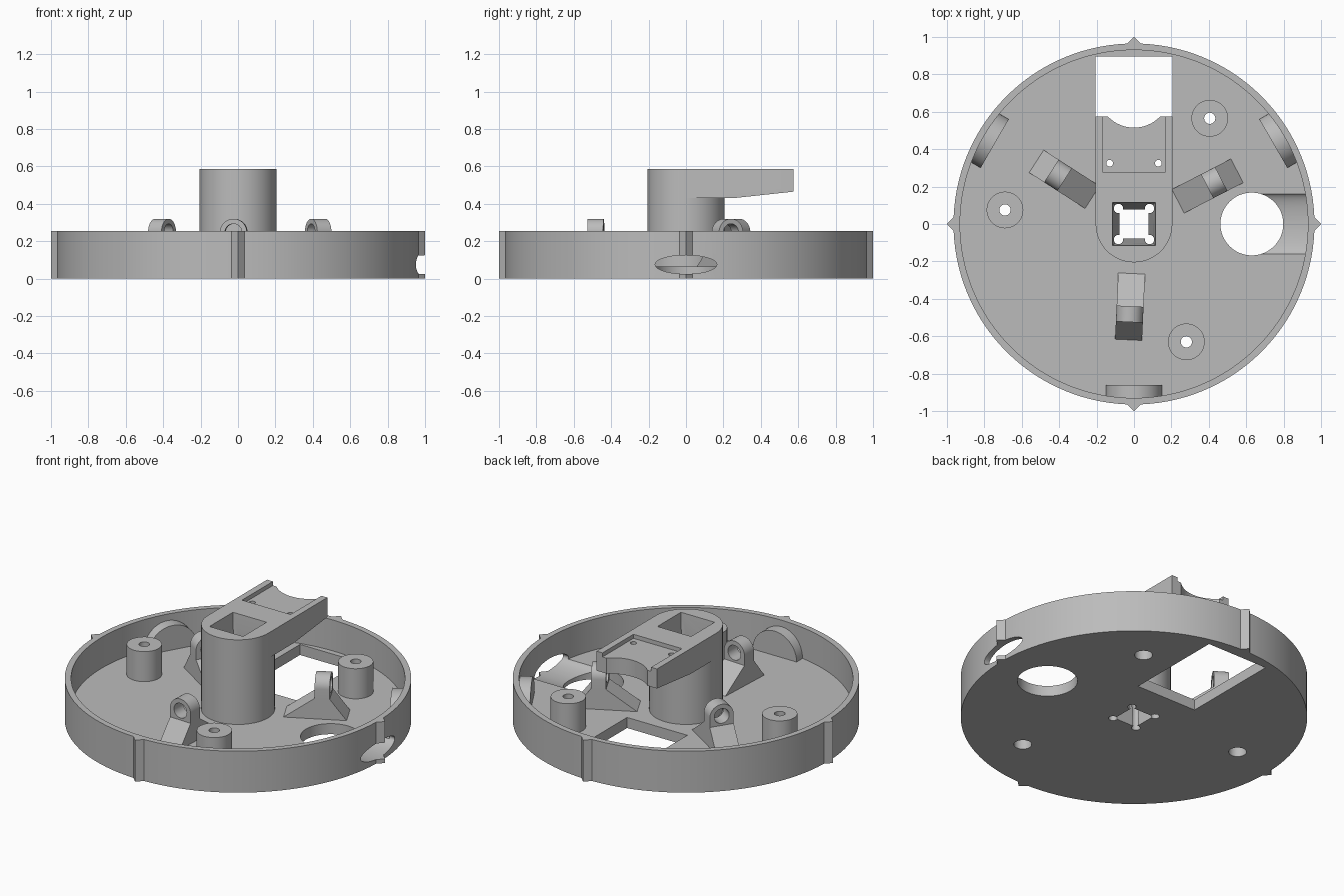
import bpy, bmesh
from math import radians, pi
from mathutils import Matrix, Vector

cube = bpy.data.objects.get("Cube")
if cube:
    bpy.data.objects.remove(cube, do_unlink=True)

grey = bpy.data.materials.new("plain grey")
grey.use_nodes = True
GREY = (0.5, 0.5, 0.5, 1)
grey.diffuse_color = GREY
grey.node_tree.nodes["Principled BSDF"].inputs["Base Color"].default_value = GREY

FLOOR, RIM, TOP = 0.065, 0.255, 0.585
RADIUS = 0.965


def make(name, bm):
    bmesh.ops.recalc_face_normals(bm, faces=bm.faces)
    mesh = bpy.data.meshes.new(name)
    bm.to_mesh(mesh)
    bm.free()
    mesh.materials.append(grey)
    obj = bpy.data.objects.new(name, mesh)
    bpy.context.collection.objects.link(obj)
    return obj


def cylinder(name, r, z0, z1, x=0, y=0, segs=48, r_top=None, turn=0):
    bm = bmesh.new()
    bmesh.ops.create_cone(bm, cap_ends=True, segments=segs, radius1=r,
                          radius2=r if r_top is None else r_top, depth=z1 - z0,
                          matrix=Matrix.Translation((x, y, (z0 + z1) / 2)) @ Matrix.Rotation(turn, 4, 'Z'))
    return make(name, bm)


def x_cylinder(name, x0, x1, z, ry, rz, segs=48):
    """Elliptical cylinder lying along x."""
    bm = bmesh.new()
    bmesh.ops.create_cone(bm, cap_ends=True, segments=segs, radius1=1, radius2=1, depth=1)
    place = (Matrix.Translation(((x0 + x1) / 2, 0, z)) @ Matrix.Diagonal((x1 - x0, ry, rz, 1))
             @ Matrix.Rotation(pi / 2, 4, 'Y'))
    bm.transform(place)
    return make(name, bm)


def prism(name, points, direction):
    """Planar outline pushed along a direction."""
    bm = bmesh.new()
    face = bm.faces.new([bm.verts.new(p) for p in points])
    moved = bmesh.ops.extrude_face_region(bm, geom=[face])["geom"]
    bmesh.ops.translate(bm, verts=[v for v in moved if isinstance(v, bmesh.types.BMVert)],
                        vec=Vector(direction))
    return make(name, bm)


def box(name, x0, x1, y0, y1, z0, z1):
    return prism(name, [(x0, y0, z0), (x1, y0, z0), (x1, y1, z0), (x0, y1, z0)], (0, 0, z1 - z0))


def combine(obj, others, operation):
    for other in others:
        mod = obj.modifiers.new("combine", 'BOOLEAN')
        mod.operation, mod.solver, mod.object = operation, 'EXACT', other
        bpy.context.view_layer.objects.active = obj
        bpy.ops.object.modifier_apply(modifier=mod.name)
        bpy.data.objects.remove(other, do_unlink=True)


def smooth(obj):
    bpy.ops.object.select_all(action='DESELECT')
    obj.select_set(True)
    bpy.context.view_layer.objects.active = obj
    bpy.ops.object.shade_smooth_by_angle(angle=radians(30))


def shaft_cutters():
    """Tapered square shaft with a round relief in each corner."""
    root2 = 2 ** 0.5
    cuts = [cylinder("shaft_cutter", 0.075 * root2, -0.02, TOP + 0.01, segs=4,
                     r_top=0.115 * root2, turn=pi / 4)]
    cuts += [cylinder("corner_cutter", 0.025, -0.05, TOP + 0.05, sx * 0.083, sy * 0.083, 24)
             for sx in (-1, 1) for sy in (-1, 1)]
    return cuts


posts = [(0.405, 0.565), (-0.69, 0.075), (0.28, -0.63)]

# Round tray with outer ridges
tray = cylinder("tray", RADIUS, 0, RIM, segs=128)
combine(tray, [cylinder("inside", 0.93, FLOOR, 1, segs=128)], 'DIFFERENCE')
for i in range(4):
    ridge = prism("ridge", [(0.95, -0.05, 0), (1, 0, 0), (0.95, 0.05, 0)], (0, 0, RIM))
    ridge.data.transform(Matrix.Rotation(i * pi / 2, 4, 'Z'))
    combine(tray, [ridge], 'UNION')

# Openings in the tray
cuts = [box("window", -0.205, 0.205, 0.28, 0.895, -0.1, 0.2),
        cylinder("round_hole", 0.168, -0.1, 0.2, 0.63, 0),
        x_cylinder("side_port", 0.63, 1.2, 0.075, 0.165, 0.05)]
cuts += [cylinder("screw_hole", 0.05, -0.1, 0.2, x, y, 32) for x, y in posts]
combine(tray, cuts + shaft_cutters(), 'DIFFERENCE')
smooth(tray)

# Screw posts
for x, y in posts:
    post = cylinder("screw_post", 0.098, FLOOR - 0.01, 0.25, x, y)
    combine(post, [cylinder("bore", 0.03, 0, 0.4, x, y, 24),
                   cylinder("head_bore", 0.05, 0, 0.12, x, y, 32)], 'DIFFERENCE')
    smooth(post)

# Central column with overhanging arm
column = cylinder("column_and_arm", 0.205, FLOOR - 0.02, TOP, segs=64)
side = [(0, 0.43), (0.25, 0.43), (0.575, 0.465), (0.575, TOP), (0, TOP)]
combine(column, [prism("arm", [(-0.205, y, z) for y, z in side], (0.41, 0, 0))], 'UNION')
cuts = [box("recess", -0.165, 0.165, 0.275, 0.7, TOP - 0.025, 0.7),
        cylinder("scoop", 0.193, 0.3, 0.7, 0, 0.708, 64)]
cuts += [cylinder("pin_hole", 0.018, 0.3, 0.7, x, 0.325, 20) for x in (-0.13, 0.13)]
combine(column, cuts + shaft_cutters(), 'DIFFERENCE')
smooth(column)

# Three eyelet brackets and three arched wall tabs
profile = [(0.265, 0.05), (0.62, 0.05), (0.62, FLOOR), (0.525, 0.19), (0.525, 0.248),
           (0.44, 0.248), (0.44, 0.19), (0.265, FLOOR)]
for i in range(3):
    bracket = prism("eyelet_bracket", [(x, -0.072, z) for x, z in profile], (0, 0.144, 0))
    combine(bracket, [x_cylinder("ring", 0.44, 0.525, 0.248, 0.072, 0.072)], 'UNION')
    combine(bracket, [x_cylinder("eye", 0.3, 0.7, 0.248, 0.045, 0.045)], 'DIFFERENCE')
    bracket.data.transform(Matrix.Rotation(radians(27.3 + 120 * i), 4, 'Z'))
    smooth(bracket)

    tab = x_cylinder("wall_tab", 0.86, 0.94, FLOOR, 0.15, 0.15, 64)
    combine(tab, [box("below", 0.8, 1, -0.3, 0.3, -0.3, FLOOR - 0.01)], 'DIFFERENCE')
    tab.data.transform(Matrix.Rotation(radians(30 + 120 * i), 4, 'Z'))
    smooth(tab)
